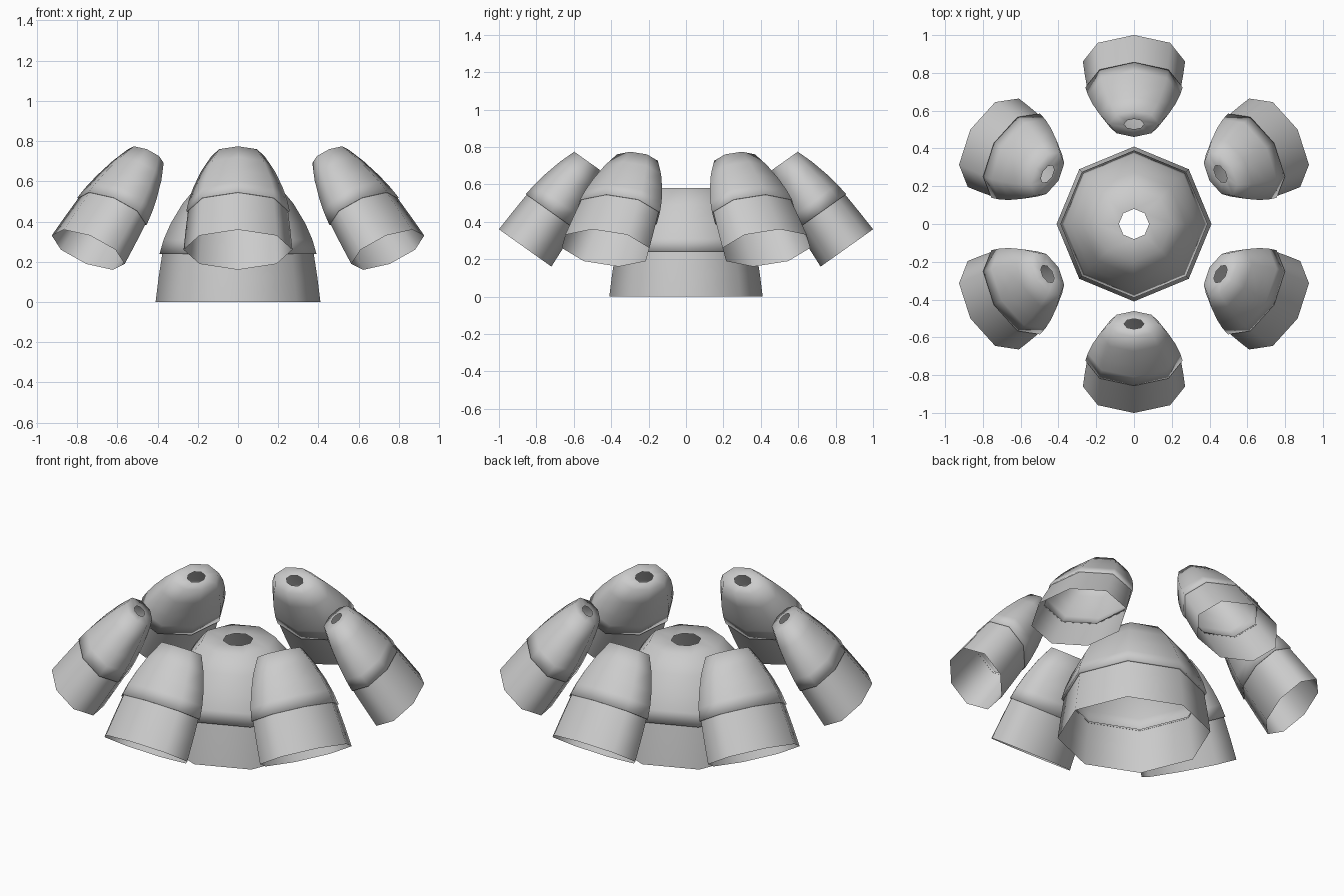
import bpy, bmesh
from math import sin, cos, pi, radians
from mathutils import Matrix

if "Cube" in bpy.data.objects:
    bpy.data.objects.remove(bpy.data.objects["Cube"])

SIDES = 8
# (radius, height) profiles of the two overlapping tiers
LOWER_TIER = [(0.41, 0.0), (0.395, 0.12), (0.375, 0.25)]
UPPER_TIER = [(0.375, 0.24), (0.39, 0.24), (0.37, 0.31), (0.335, 0.39),
              (0.275, 0.49), (0.20, 0.58), (0.08, 0.58)]


def lathe(bm, profile):
    """Revolve a profile into an open eight-sided shell."""
    rings = [[bm.verts.new((r * cos(2 * pi * i / SIDES), r * sin(2 * pi * i / SIDES), z))
              for i in range(SIDES)] for r, z in profile]
    for a, b in zip(rings, rings[1:]):
        for i in range(SIDES):
            j = (i + 1) % SIDES
            bm.faces.new((a[i], a[j], b[j], b[i])).smooth = True


def make_shell(name, matrix):
    bm = bmesh.new()
    lathe(bm, LOWER_TIER)
    lathe(bm, UPPER_TIER)
    bm.transform(matrix)
    mesh = bpy.data.meshes.new(name)
    bm.to_mesh(mesh)
    bm.free()
    obj = bpy.data.objects.new(name, mesh)
    bpy.context.collection.objects.link(obj)
    return obj


# Upright central shell
make_shell("center_shell", Matrix.Identity(4))

# Six flattened shells around it, leaning inward
for k in range(6):
    placement = (Matrix.Rotation(radians(30 + 60 * k), 4, 'Z')
                 @ Matrix.Translation((0.86, 0, 0.26))
                 @ Matrix.Rotation(radians(-35.4), 4, 'Y')
                 @ Matrix.Diagonal((0.42, 0.66, 0.985, 1)))
    make_shell(f"outer_shell_{k + 1}", placement)
